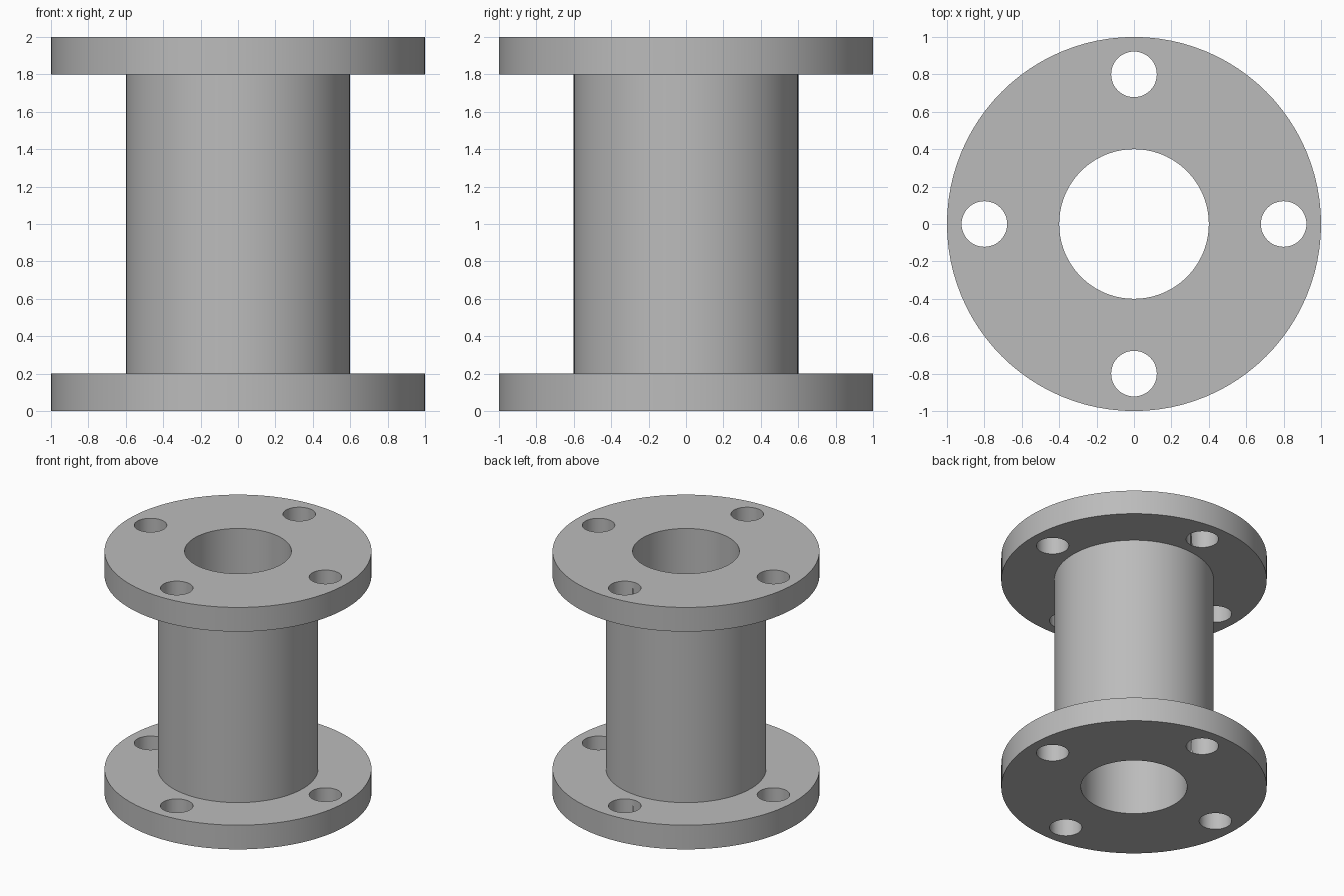
import bpy
import bmesh
from math import cos, sin, tau

cube = bpy.data.objects.get("Cube")
if cube:
    bpy.data.objects.remove(cube, do_unlink=True)

SEGMENTS = 96
BORE, TUBE, FLANGE = 0.4, 0.6, 1.0
HEIGHT, THICK = 2.0, 0.2
BOLT_CIRCLE, BOLT_RADIUS, BOLTS = 0.8, 0.122, 4

steel = bpy.data.materials.new("grey_steel")
steel.use_nodes = True
colour = (0.5, 0.5, 0.5, 1)
steel.diffuse_color = colour
steel.node_tree.nodes["Principled BSDF"].inputs["Base Color"].default_value = colour


def lathe(name, profile):
    """Turn a closed (radius, z) profile around the z axis."""
    bm = bmesh.new()
    rings = [[bm.verts.new((r * cos(tau * i / SEGMENTS), r * sin(tau * i / SEGMENTS), z))
              for i in range(SEGMENTS)] for r, z in profile]
    for a, b in zip(rings, rings[1:] + rings[:1]):
        for i in range(SEGMENTS):
            j = (i + 1) % SEGMENTS
            bm.faces.new((a[i], a[j], b[j], b[i]))
    bmesh.ops.recalc_face_normals(bm, faces=bm.faces)
    mesh = bpy.data.meshes.new(name)
    bm.to_mesh(mesh)
    bm.free()
    mesh.materials.append(steel)
    obj = bpy.data.objects.new(name, mesh)
    bpy.context.collection.objects.link(obj)
    return obj


# Hollow tube with a flange at each end
body = lathe("flanged_pipe", [
    (BORE, 0), (FLANGE, 0), (FLANGE, THICK), (TUBE, THICK),
    (TUBE, HEIGHT - THICK), (FLANGE, HEIGHT - THICK), (FLANGE, HEIGHT), (BORE, HEIGHT)])

# Bolt holes through both flanges
for k in range(BOLTS):
    angle = tau * k / BOLTS
    bpy.ops.mesh.primitive_cylinder_add(
        vertices=48, radius=BOLT_RADIUS, depth=HEIGHT + 1,
        location=(BOLT_CIRCLE * cos(angle), BOLT_CIRCLE * sin(angle), HEIGHT / 2))
    cutter = bpy.context.object
    cutter.name = "bolt_hole_cutter"
    cutter.hide_render = True
    cutter.data.materials.append(steel)
    cut = body.modifiers.new("bolt_hole", 'BOOLEAN')
    cut.operation = 'DIFFERENCE'
    cut.solver = 'EXACT'
    cut.object = cutter
    bpy.context.view_layer.objects.active = body
    bpy.ops.object.modifier_apply(modifier=cut.name)
    bpy.data.objects.remove(cutter, do_unlink=True)

# Smooth round walls, crisp rims
bpy.ops.object.select_all(action='DESELECT')
body.select_set(True)
bpy.context.view_layer.objects.active = body
bpy.ops.object.shade_smooth_by_angle(angle=0.6)
